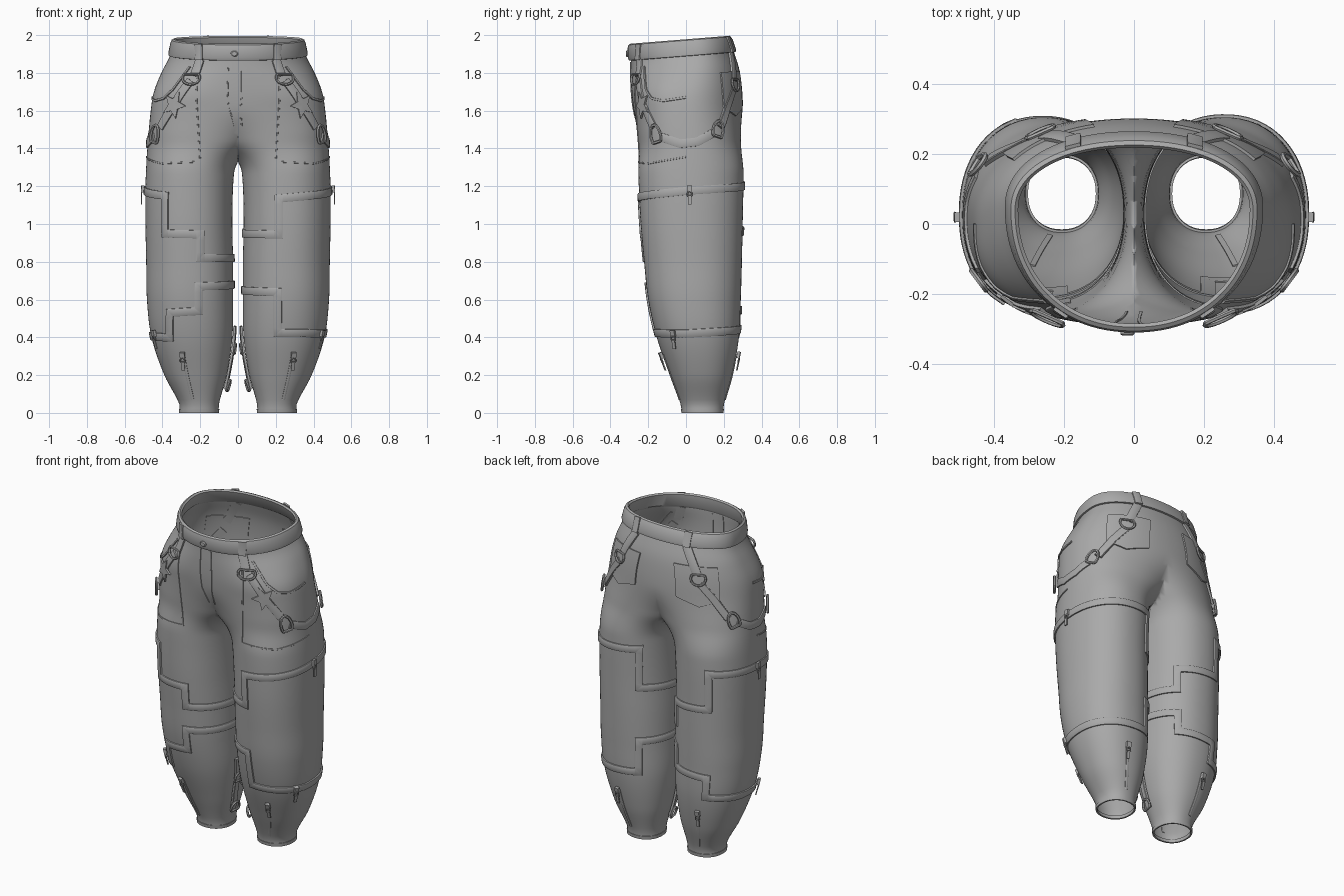
import bpy, bmesh, math
from mathutils import Vector

if "Cube" in bpy.data.objects:
    bpy.data.objects.remove(bpy.data.objects["Cube"])

GREY = bpy.data.materials.new("grey_cloth")
GREY.diffuse_color = (0.40, 0.40, 0.40, 1)
GREY.use_nodes = True
GREY.node_tree.nodes["Principled BSDF"].inputs["Base Color"].default_value = GREY.diffuse_color

# leg and hip profile: z, inner x, outer x, front y, back y
PROFILE = [
    (0.00, .102, .310, -.022, .196), (0.05, .100, .312, -.030, .202), (0.20, .060, .390, -.085, .245),
    (0.40, .030, .458, -.155, .280), (0.60, .026, .482, -.200, .290), (0.80, .026, .486, -.222, .296),
    (1.00, .030, .490, -.240, .300), (1.20, .026, .490, -.250, .304), (1.40, .010, .480, -.258, .304),
    (1.60, .000, .462, -.278, .302), (1.70, .000, .445, -.288, .297), (1.80, .000, .405, -.292, .282),
    (1.90, .000, .354, -.292, .250), (2.00, .000, .336, -.295, .218)]


def smooth(a, b, v):
    t = min(1, max(0, (v - a) / (b - a)))
    return t * t * (3 - 2 * t)


def section(z):
    """Catmull-Rom lookup in the profile."""
    z = min(2, max(0, z))
    n = len(PROFILE)
    i = max(k for k in range(n - 1) if PROFILE[k][0] <= z + 1e-9)
    a, b = PROFILE[i], PROFILE[i + 1]
    p, q = PROFILE[max(i - 1, 0)], PROFILE[min(i + 2, n - 1)]
    h = b[0] - a[0]
    t = (z - a[0]) / h
    out = []
    for c in range(1, 5):
        m0 = (b[c] - p[c]) / (b[0] - p[0]) * h
        m1 = (q[c] - a[c]) / (q[0] - a[0]) * h
        out.append((2*t**3 - 3*t*t + 1) * a[c] + (t**3 - 2*t*t + t) * m0
                   + (3*t*t - 2*t**3) * b[c] + (t**3 - t*t) * m1)
    return out


def tilt(y, z):
    return z + 0.08 * smooth(1.5, 1.9, z) * y


def hip_centre(z, yf, yb):
    return (yf + yb) / 2 + .075 * smooth(1.65, 1.95, z)


def surf(deg, z):
    """Point on the +x half: leg ellipse blending into the hip ellipse; 0 = outer side, -90 = front."""
    xi, xo, yf, yb = section(z)
    cx, cy, a, h = (xi + xo) / 2, (yf + yb) / 2, (xo - xi) / 2, (yb - yf) / 2
    hc = hip_centre(z, yf, yb)
    w = 0.5 * smooth(1.27, 1.44, z) + 0.5 * smooth(1.34, 1.64, z)
    full = 2.15 + .5 * smooth(1.3, 1.5, z) * (1 - smooth(1.65, 1.9, z))   # fuller front of the hips
    dx, dy = math.cos(math.radians(deg)), math.sin(math.radians(deg))
    lo, hi = 0.0, 0.9
    for _ in range(26):
        r = (lo + hi) / 2
        x, y, q = cx + r * dx, abs(r * dy) / h, cy + r * dy - hc
        p = full if q < 0 else 2.15
        q = abs(q) / (yb - hc if q > 0 else hc - yf)
        f = (1 - w) * (abs(r * dx / a) ** 2.2 + y ** 2.2) + w * (abs(x / xo) ** p + q ** p) - 1
        lo, hi = (r, hi) if f < 0 else (lo, r)
    if cx + lo * dx < 0:
        lo = -cx / dx
    y = cy + lo * dy
    return Vector((max(0, cx + lo * dx), y, tilt(y, z)))


def normal(deg, z):
    return (surf(deg + 1, z) - surf(deg - 1, z)).cross(surf(deg, z + .01) - surf(deg, z - .01)).normalized()


def angle(kind, u, z):
    """Angle of a spot given as front x (f), side y (s), back x (b) or directly (t)."""
    if kind == 't':
        return u
    lo, hi = {'f': (-150, 0), 's': (-90, 90), 'b': (150, 0)}[kind]
    for _ in range(20):
        m = (lo + hi) / 2
        v = surf(m, z)
        lo, hi = (m, hi) if (v.y if kind == 's' else v.x) < u else (lo, m)
    return lo


def make(name, verts, faces, s=1, fix=True, sharp=35):
    me = bpy.data.meshes.new(name)
    me.from_pydata([(v[0] * s, v[1], v[2]) for v in verts], [], faces)
    bm = bmesh.new()
    bm.from_mesh(me)
    if fix:
        bmesh.ops.recalc_face_normals(bm, faces=bm.faces)
    else:
        bmesh.ops.remove_doubles(bm, verts=bm.verts, dist=1e-5)
    bm.to_mesh(me)
    bm.free()
    ob = bpy.data.objects.new(name, me)
    bpy.context.collection.objects.link(ob)
    me.materials.append(GREY)
    bpy.context.view_layer.objects.active = ob
    ob.select_set(True)
    bpy.ops.object.shade_smooth_by_angle(angle=math.radians(sharp))
    ob.select_set(False)
    return ob


def sweep(name, rings, closed, s):
    k, n = len(rings[0]), len(rings)
    faces = [(i*k + j, i*k + (j+1) % k, (i+1) % n*k + (j+1) % k, (i+1) % n*k + j)
             for i in range(n if closed else n - 1) for j in range(k)]
    if not closed:
        faces += [tuple(range(k)), tuple(range((n-1)*k, n*k))]
    return make(name, [v for r in rings for v in r], faces, s)


def tape(name, path, width, s, thick=.009, lift=0):
    """Flat band following the cloth, with mitred corners."""
    key = [(angle(*p), p[2]) for p in path]
    uv = [key[0]]
    for (a, z), (b, y) in zip(key, key[1:]):
        n = max(1, int(max(abs(b - a) / 5, abs(y - z) / .03)))
        uv += [(a + (b - a) * i / n, z + (y - z) * i / n) for i in range(1, n + 1)]
    P = [surf(*q) for q in uv]
    rings = []
    for i, p in enumerate(P):
        n = normal(*uv[i])
        t0 = (p - P[max(i-1, 0)]).normalized()
        t1 = (P[min(i+1, len(P)-1)] - p).normalized()
        t = (t0 + t1).normalized()
        side = n.cross(t).normalized() * (width / 2 / max(.6, t.dot(t1 if t1.length else t0)))
        rings.append([p + side * a + n * (b + lift) for a, b in
                      ((-1, -.004), (-1, thick * .8), (-.85, thick), (.85, thick), (1, thick * .8), (1, -.004))])
    return sweep(name, rings, False, s)


def frame(kind, u, z, off=0):
    d = angle(kind, u, z)
    n = normal(d, z)
    right = Vector((0, 0, 1)).cross(n).normalized()
    return surf(d, z) + n * off, right, n.cross(right), n


def ring(name, fr, w, h, r, s, turn=0):
    """D-shaped metal ring lying on the cloth."""
    o, R, U, N = fr
    c, k = math.cos(turn), math.sin(turn)
    R, U = R * c + U * k, U * c - R * k
    pts = [o + R * (math.cos(a) * w) + U * (max(math.sin(a), -.55) * h) for a in
           (2 * math.pi * i / 24 for i in range(24))]
    rings = []
    for i, p in enumerate(pts):
        side = (pts[(i+1) % 24] - pts[i-1]).normalized().cross(N)
        rings.append([p + (side * math.cos(a) + N * math.sin(a)) * r for a in (math.pi * j / 3 for j in range(6))])
    return sweep(name, rings, True, s)


def block(name, fr, cu, cv, w, h, d, s):
    o, R, U, N = fr
    v = [o + R * (cu + a * w / 2) + U * (cv + b * h / 2) + N * (c * d) for c in (0, 1)
         for a, b in ((-1, -1), (1, -1), (1, 1), (-1, 1))]
    return make(name, v, [(3, 2, 1, 0), (4, 5, 6, 7), (0, 1, 5, 4), (1, 2, 6, 5), (2, 3, 7, 6), (3, 0, 4, 7)], s)


def zip_pull(name, spot, s):
    fr = frame(*spot, .006)
    block(name + "_slider", fr, 0, .02, .026, .035, .016, s)
    ring(name + "_link", (fr[0] + fr[3] * .014 - fr[2] * .008,) + fr[1:], .012, .016, .004, s)
    block(name + "_tab", (fr[0] + fr[3] * .011,) + fr[1:], 0, -.04, .018, .045, .006, s)


def patch(name, a0, a1, top, bottom, tip, s, off=.008):
    """Pocket panel with a pointed lower edge."""
    nu, nv, v = 12, 6, []
    for o in (-.004, off):
        for j in range(nv + 1):
            for i in range(nu + 1):
                u = i / nu
                low = bottom - tip * (1 - abs(2 * u - 1))
                d, z = a0 + (a1 - a0) * u, low + (top - low) * j / nv
                v.append(surf(d, z) + normal(d, z) * o)
    m, k = (nu + 1) * (nv + 1), nu + 1
    f = [(m + j*k + i, m + j*k + i + 1, m + (j+1)*k + i + 1, m + (j+1)*k + i) for j in range(nv) for i in range(nu)]
    rim = ([i for i in range(nu)] + [j*k + nu for j in range(nv)]
           + [nv*k + i for i in range(nu, 0, -1)] + [j*k for j in range(nv, 0, -1)])
    f += [(a, b, b + m, a + m) for a, b in zip(rim, rim[1:] + rim[:1])]
    return make(name, v, f, s)


def shell_row(z, n):
    """One level of the half shell; points past the centre seam gather on it."""
    row = [surf(360 * i / n - 180, z) for i in range(n)]
    for sign in (-1, 1):
        lo, hi = 180, 90
        if surf(sign * lo, z).x > 1e-7:
            continue
        for _ in range(22):
            m = (lo + hi) / 2
            lo, hi = (m, hi) if surf(sign * m, z).x < 1e-7 else (lo, m)
        seam = surf(sign * lo, z)
        seam.x = 0
        for i in range(n):
            d = 360 * i / n - 180
            if d * sign >= lo:
                row[i] = seam
    return row


# trouser shell: one half, mirrored at the centre seam
N, ROWS = 72, 90
verts = [v for j in range(ROWS + 1) for v in shell_row(.004 + 1.956 * j / ROWS, N)]
faces = [(j*N + i, j*N + (i+1) % N, (j+1)*N + (i+1) % N, (j+1)*N + i) for j in range(ROWS) for i in range(N)]
faces = [f for f in faces if any(verts[i].x > 1e-6 for i in f)]
shell = make("trouser_shell", verts, faces, 1, False, 80)
mod = shell.modifiers.new("mirror", 'MIRROR')
mod.merge_threshold = 1e-4

# waistband
rings = []
for i in range(96):
    a, loop = 2 * math.pi * i / 96, []
    for off, z in ((0, 1.888), (.010, 1.89), (.016, 1.905), (.016, 1.955), (.011, 1.972), (0, 1.978), (-.010, 1.97), (-.008, 1.9)):
        _, xo, yf, yb = section(z)
        c, k, e = math.cos(a), math.sin(a), 2 / 2.15
        hc = hip_centre(z, yf, yb)
        y = hc + ((yb - hc if k > 0 else hc - yf) + off) * math.copysign(abs(k) ** e, k)
        loop.append(Vector(((xo + off) * math.copysign(abs(c) ** e, c), y, tilt(y, z))))
    rings.append(loop)
sweep("waistband", rings, True, 1)

# fly and button
fly = frame('f', .03, 1.925, .014)
rings = [[fly[0] + Vector((-.05 + r * math.cos(a), -d, r * math.sin(a) * .8)) for a in
          (math.pi * i / 8 for i in range(16))] for r, d in ((.02, -.004), (.02, .008), (.014, .013))]
sweep("button", rings, False, 1)
tape("fly_seam", [('f', .02, 1.88), ('f', .02, 1.52)], .008, 1, .004)
tape("fly_stitch", [('f', .05, 1.88), ('f', .05, 1.62), ('f', .02, 1.52)], .006, -1, .004)

for s, tag in ((1, "left"), (-1, "right")):
    # turned ankle hem
    sweep(tag + "_hem", [[surf(a, z) + normal(a, .03) * o for o, z in ((.002, .0), (.003, .02), (-.007, .02), (-.007, .0))]
                         for a in range(-180, 180, 6)], True, s)
    # belt loops
    for kind, x in (('f', .2), ('b', .17)):
        tape(tag + "_belt_loop", [(kind, x, 1.972), (kind, x, 1.885)], .045, s, .006, .016)
    # hanging hip straps with rings
    tape(tag + "_front_strap", [('f', .2, 1.89), ('f', .23, 1.8)], .05, s)
    tape(tag + "_hip_strap_front", [('f', .25, 1.775), ('f', .33, 1.65), ('s', -.17, 1.51)], .045, s)
    tape(tag + "_hip_strap_side", [('s', -.13, 1.46), ('s', -.03, 1.425), ('s', .06, 1.435), ('s', .14, 1.48)], .045, s)
    tape(tag + "_hip_strap_back", [('s', .18, 1.51), ('b', .34, 1.62), ('b', .27, 1.70)], .045, s, .012)
    tape(tag + "_back_strap", [('b', .25, 1.75), ('b', .17, 1.89)], .05, s, .012)
    ring(tag + "_front_ring", frame('f', .24, 1.785, .02), .05, .036, .007, s, math.pi)
    ring(tag + "_hip_ring_front", frame('s', -.15, 1.465, .018), .032, .06, .008, s, .25)
    ring(tag + "_hip_ring_back", frame('s', .16, 1.49, .018), .032, .055, .008, s, -.3)
    ring(tag + "_back_ring", frame('b', .26, 1.73, .018), .042, .04, .007, s, math.pi)
    # star badge
    d0 = angle('f', .335, 1.635)
    star = [(d0, 1.635)] + [(d0 + r * 190 * math.cos(a), 1.635 + r * math.sin(a)) for r, a in
                            (((.078, .036)[i % 2], math.pi * (i / 5 + .62)) for i in range(10))]
    pts = [surf(*q) + normal(*q) * o for o in (.016, .006) for q in star]
    make(tag + "_star_badge", pts, [(0, i, i % 10 + 1) for i in range(1, 11)]
         + [(i, i + 11, i % 10 + 12, i % 10 + 1) for i in range(1, 11)], s)
    # pockets and panel seams
    patch(tag + "_back_pocket", angle('b', .36, 1.7), angle('b', .13, 1.7), 1.79, 1.61, .04, s)
    tape(tag + "_side_pocket_seam", [('s', -.22, 1.85), ('s', -.21, 1.72), ('s', -.18, 1.67), ('s', -.12, 1.655),
                                     ('s', 0, 1.67)], .012, s, .006)
    tape(tag + "_front_panel_seam", [('f', .2, 1.87), ('f', .2, 1.33), ('f', .4, 1.32), ('s', 0, 1.355)], .008, s, .004)
    # ankle zips front and back
    for kind, x0, x1 in (('f', .29, .24), ('b', .27, .23)):
        tape(tag + "_ankle_zip", [(kind, x0, .31), (kind, x1, .07)], .016, s, .004)
        zip_pull(tag + "_ankle_zip_pull", (kind, x0, .29), s)
    # inner ankle strap, standing off the cloth
    tape(tag + "_ankle_strap", [('t', -170, .46), ('t', -170, .35), ('t', -167, .24), ('t', -167, .13)], .035, s, .010, .010)
    ring(tag + "_ankle_ring_upper", frame('t', -170, .335, .022), .03, .034, .006, s)
    ring(tag + "_ankle_ring_lower", frame('t', -167, .145, .026), .032, .038, .007, s)
    zip_pull(tag + "_thigh_pull", ('t', -2, 1.165), s)
    zip_pull(tag + "_shin_pull", ('s', -.06, .405), s)

# stepped leg bands, each a loop from inner front around the outside to inner back
BAND = .042
tape("left_upper_band", [('t', -180, .95), ('f', .215, .945), ('f', .215, 1.135), ('s', 0, 1.175),
                         ('t', 118, 1.21), ('t', 118, .97), ('t', 180, .95)], BAND, 1)
tape("left_lower_band", [('t', -180, .65), ('f', .21, .64), ('f', .21, .425), ('s', 0, .42),
                         ('t', 118, .45), ('t', 118, .64), ('t', 180, .65)], BAND, 1)
tape("right_upper_band", [('t', -180, .82), ('f', .2, .82), ('f', .2, .945), ('f', .385, .95), ('f', .385, 1.15),
                          ('s', 0, 1.175), ('t', 70, 1.19), ('t', 70, .97), ('t', 125, .95),
                          ('t', 125, .82), ('t', 180, .82)], BAND, -1)
tape("right_lower_band", [('t', -180, .68), ('f', .21, .67), ('f', .21, .54), ('f', .36, .53), ('f', .36, .4),
                          ('s', 0, .405), ('t', 70, .42), ('t', 70, .54), ('t', 125, .55),
                          ('t', 125, .67), ('t', 180, .68)], BAND, -1)
